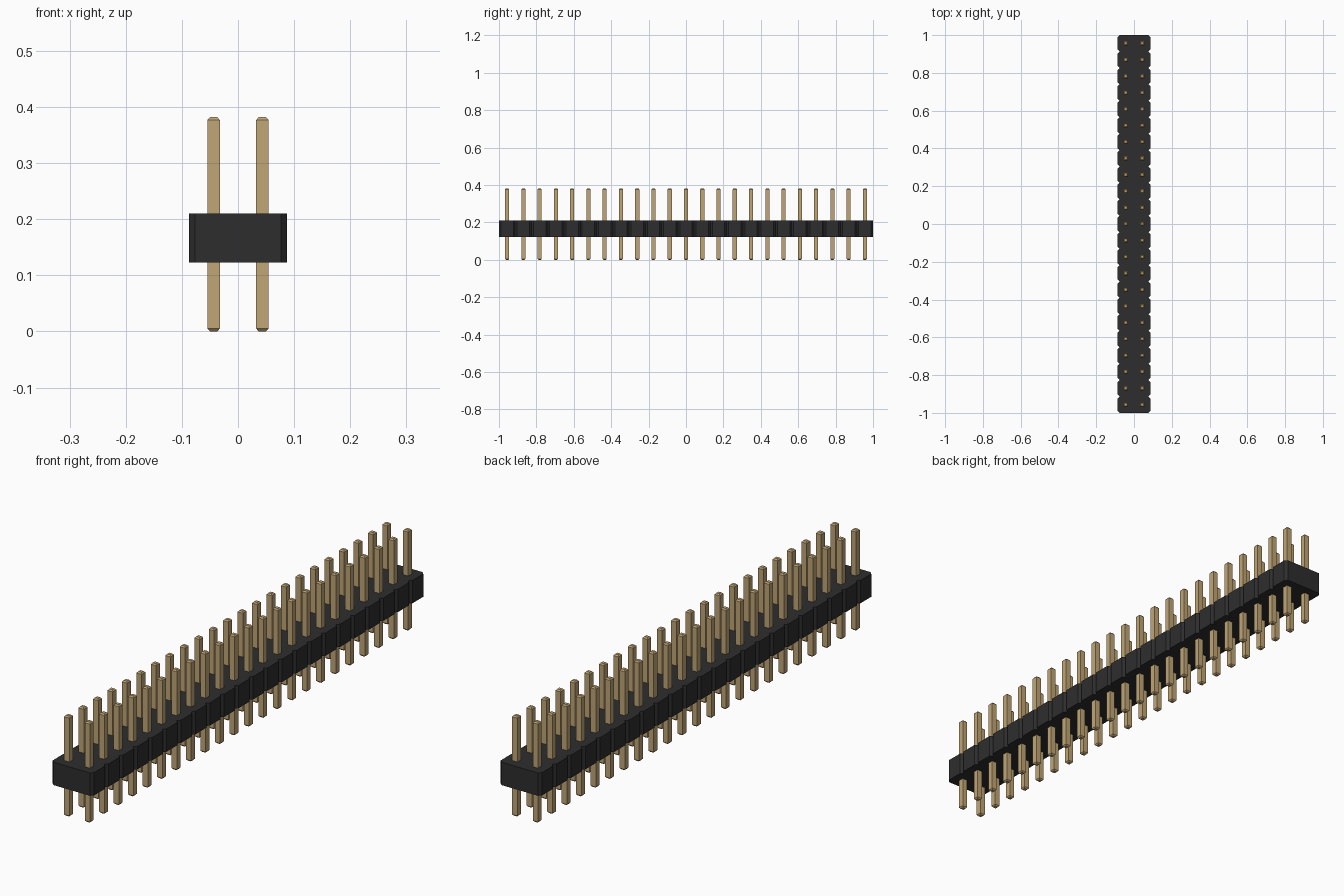
import bpy
import bmesh

ROWS = 23
PITCH = 2 / ROWS
HALF = PITCH / 2
CHAMFER = 0.0105
BODY_BOTTOM, BODY_TOP = 0.123, 0.21
PIN_TOP, PIN_HALF = 0.382, 0.011
TIP_HEIGHT, TIP_HALF = 0.005, 0.0065

cube = bpy.data.objects.get("Cube")
if cube:
    bpy.data.objects.remove(cube, do_unlink=True)


def make_material(name, colour):
    mat = bpy.data.materials.new(name)
    mat.use_nodes = True
    mat.diffuse_color = colour
    bsdf = next(n for n in mat.node_tree.nodes if n.type == 'BSDF_PRINCIPLED')
    bsdf.inputs["Base Color"].default_value = colour
    return mat


def finish(bm, name, mat):
    bmesh.ops.recalc_face_normals(bm, faces=bm.faces)
    mesh = bpy.data.meshes.new(name)
    bm.to_mesh(mesh)
    bm.free()
    mesh.materials.append(mat)
    obj = bpy.data.objects.new(name, mesh)
    bpy.context.collection.objects.link(obj)
    return obj


def loft(bm, rings):
    """Join equal rings of points into a capped solid."""
    loops = [[bm.verts.new(p) for p in ring] for ring in rings]
    for low, high in zip(loops, loops[1:]):
        for i in range(len(low)):
            j = (i + 1) % len(low)
            bm.faces.new((low[i], low[j], high[j], high[i]))
    bm.faces.new(loops[0][::-1])
    bm.faces.new(loops[-1])


black = make_material("black plastic", (0.027, 0.027, 0.027, 1))
gold = make_material("gold metal", (0.53, 0.38, 0.18, 1))

# Housing: one outline with a chamfered notch between neighbouring rows
right_side = []
for row in range(ROWS):
    start = -1 + row * PITCH
    end = start + PITCH
    if row == 0:
        right_side.append((PITCH - CHAMFER, start))
    right_side += [(PITCH, start + CHAMFER), (PITCH, end - CHAMFER),
                   (PITCH - CHAMFER, end)]
outline = right_side + [(-x, y) for x, y in reversed(right_side)]
bm = bmesh.new()
loft(bm, [[(x, y, z) for x, y in outline] for z in (BODY_BOTTOM, BODY_TOP)])
finish(bm, "housing", black)


# Pins: square posts with tapered tips, two per row
def square(half, z):
    return [(-half, -half, z), (half, -half, z), (half, half, z), (-half, half, z)]


bm = bmesh.new()
loft(bm, [square(TIP_HALF, 0), square(PIN_HALF, TIP_HEIGHT),
          square(PIN_HALF, PIN_TOP - TIP_HEIGHT), square(TIP_HALF, PIN_TOP)])
first_pin = finish(bm, "pin", gold)
for side, x in (("right", -HALF), ("left", HALF)):
    for row in range(ROWS):
        pin = bpy.data.objects.new(f"{side}_pin_{row + 1}", first_pin.data)
        pin.location = (x, -1 + HALF + row * PITCH, 0)
        bpy.context.collection.objects.link(pin)
bpy.data.objects.remove(first_pin, do_unlink=True)
